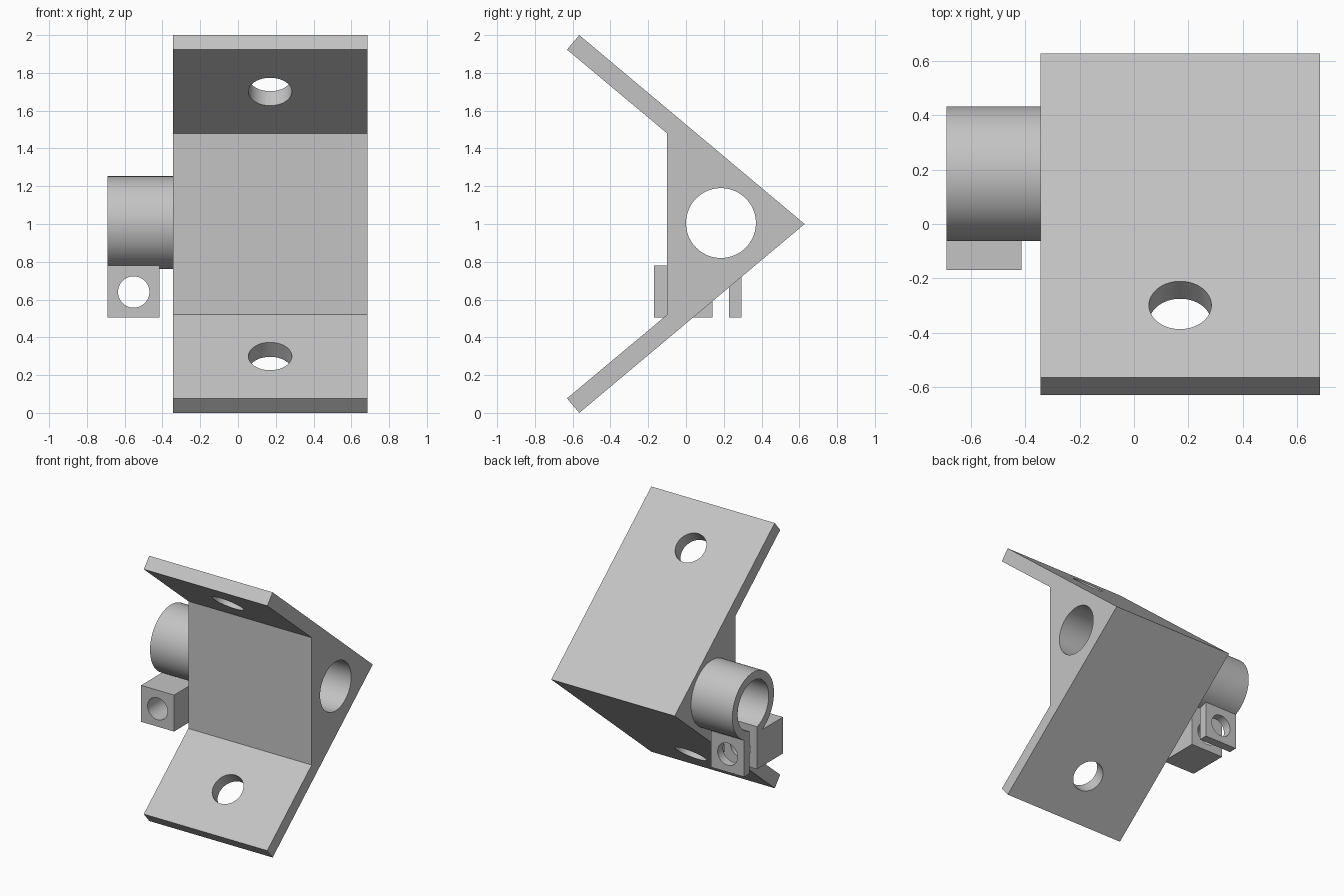
import bpy, bmesh, math
from mathutils import Vector, Matrix

cube = bpy.data.objects.get("Cube")
if cube:
    bpy.data.objects.remove(cube, do_unlink=True)

grey = bpy.data.materials.new("plain grey")
grey.use_nodes = True
colour = (0.55, 0.55, 0.55, 1)
grey.diffuse_color = colour
grey.node_tree.nodes["Principled BSDF"].inputs["Base Color"].default_value = colour


def finish(name, bm):
    bmesh.ops.recalc_face_normals(bm, faces=bm.faces)
    mesh = bpy.data.meshes.new(name)
    bm.to_mesh(mesh)
    bm.free()
    mesh.materials.append(grey)
    obj = bpy.data.objects.new(name, mesh)
    bpy.context.collection.objects.link(obj)
    return obj


def box(name, low, high):
    low, high = Vector(low), Vector(high)
    bm = bmesh.new()
    bmesh.ops.create_cube(bm, size=1)
    bmesh.ops.scale(bm, vec=high - low, verts=bm.verts)
    bmesh.ops.translate(bm, vec=(low + high) / 2, verts=bm.verts)
    return finish(name, bm)


def cylinder(name, centre, axis, radius, length):
    turn = Vector((0, 0, 1)).rotation_difference(Vector(axis)).to_matrix().to_4x4()
    bm = bmesh.new()
    bmesh.ops.create_cone(bm, cap_ends=True, segments=72, radius1=radius,
                          radius2=radius, depth=length,
                          matrix=Matrix.Translation(centre) @ turn)
    return finish(name, bm)


def combine(obj, tool, operation="DIFFERENCE"):
    mod = obj.modifiers.new("cut", "BOOLEAN")
    mod.operation, mod.solver, mod.object = operation, "EXACT", tool
    bpy.context.view_layer.objects.active = obj
    bpy.ops.object.modifier_apply(modifier=mod.name)
    bpy.data.objects.remove(tool, do_unlink=True)


LEFT, SIDE, END = 0.685, -0.345, -0.69   # x of bracket sides and tube end
AXIS_Y, AXIS_Z = 0.185, 1.005            # bore axis

# Bracket: wedge body with two slanted tabs, extruded across x
upper = [(-0.10, 1.48), (-0.63, 1.923), (-0.565, 2.0)]
lower = [(y, 2 - z) for y, z in reversed(upper)]
bm = bmesh.new()
face = bm.faces.new([bm.verts.new((SIDE, y, z))
                     for y, z in upper + [(0.628, 1.0)] + lower])
swept = bmesh.ops.extrude_face_region(bm, geom=[face])["geom"]
bmesh.ops.translate(bm, vec=(LEFT - SIDE, 0, 0),
                    verts=[v for v in swept if isinstance(v, bmesh.types.BMVert)])
bracket = finish("wedge_bracket", bm)

# Through bore and a hole square to each tab
combine(bracket, cylinder("bore", (0, AXIS_Y, AXIS_Z), (1, 0, 0), 0.185, 3))
slope = math.radians(40)
for s in (1, -1):
    combine(bracket, cylinder("tab_hole", (0.17, -0.332, 1 + s * 0.738),
                              (0, math.sin(slope), s * math.cos(slope)), 0.115, 0.3))

# Clamp: tube with a lug block, split by a slot and crossed by a bolt hole
clamp = cylinder("clamp_tube", ((SIDE + END) / 2, AXIS_Y, AXIS_Z), (1, 0, 0),
                 0.248, SIDE - END)
combine(clamp, box("lugs", (END, -0.17, 0.505), (-0.415, 0.293, 0.78)), "UNION")
combine(clamp, cylinder("bore", (0, AXIS_Y, AXIS_Z), (1, 0, 0), 0.185, 3))
combine(clamp, box("slot", (-1, 0.14, 0.3), (0, 0.228, 1.0)))
combine(clamp, cylinder("bolt_hole", (-0.552, 0, 0.64), (0, 1, 0), 0.083, 2))

for obj in (bracket, clamp):
    bpy.ops.object.select_all(action="DESELECT")
    obj.select_set(True)
    bpy.context.view_layer.objects.active = obj
    bpy.ops.object.shade_smooth_by_angle(angle=math.radians(30))
